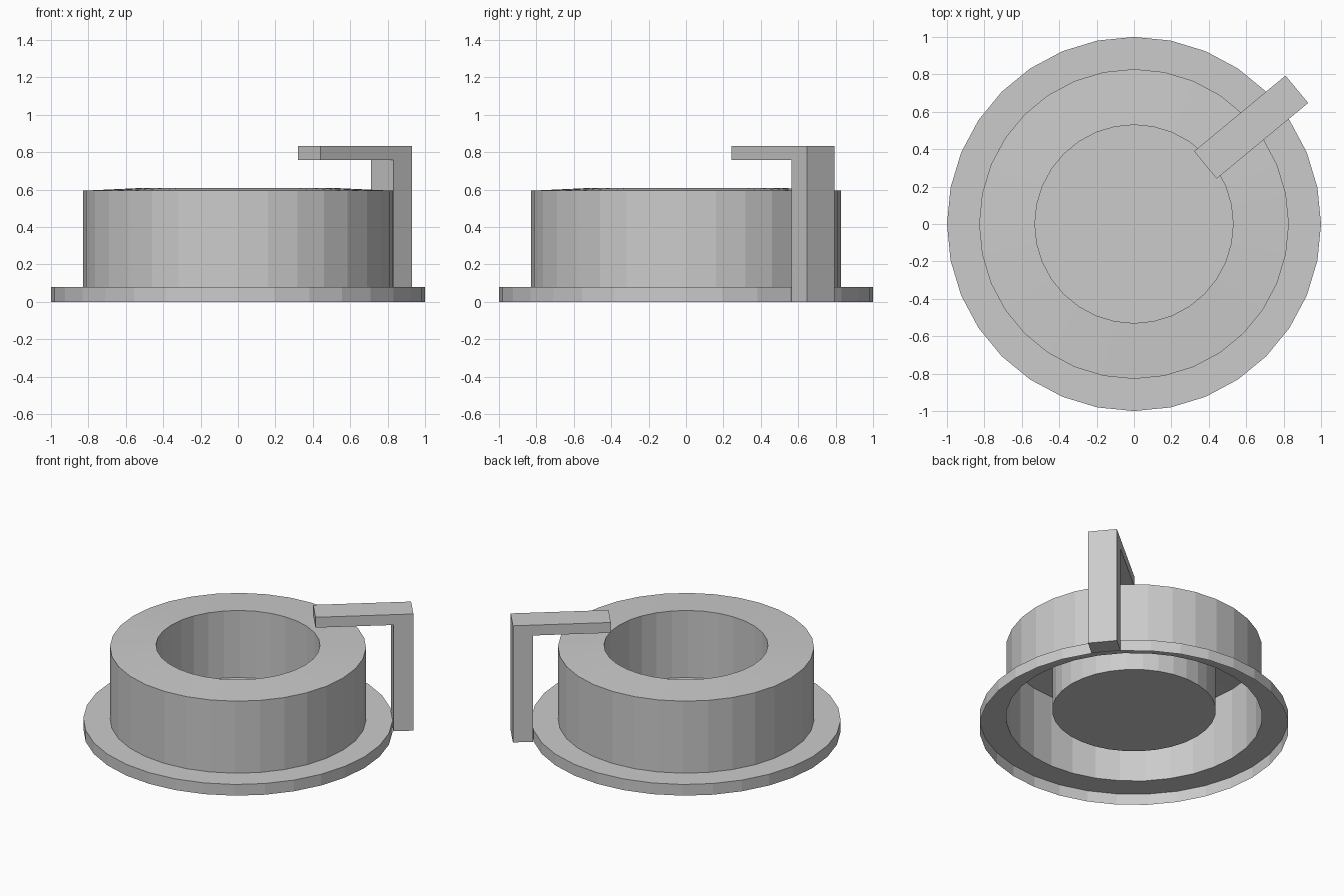
import bpy, bmesh, math

if "Cube" in bpy.data.objects:
    bpy.data.objects.remove(bpy.data.objects["Cube"])

SIDES = 32
ARM_ANGLE = math.radians(39.6)


def make_object(name, bm):
    mesh = bpy.data.meshes.new(name)
    bm.to_mesh(mesh)
    bm.free()
    obj = bpy.data.objects.new(name, mesh)
    bpy.context.collection.objects.link(obj)
    return obj


# Flanged cup: one thin sheet turned round z, open underneath
profile = [(1.0, 0.0), (1.0, 0.08), (0.828, 0.08), (0.828, 0.594),
           (0.53, 0.608), (0.53, 0.13)]
bm = bmesh.new()
rings = []
for r, z in profile:
    rings.append([bm.verts.new((r * math.cos(2 * math.pi * i / SIDES),
                                r * math.sin(2 * math.pi * i / SIDES), z))
                  for i in range(SIDES)])
for low, high in zip(rings, rings[1:]):
    for i in range(SIDES):
        j = (i + 1) % SIDES
        bm.faces.new((low[i], low[j], high[j], high[i]))
bm.faces.new(rings[-1])  # cup floor
make_object("flanged_cup", bm)

# Hooked arm: L-shaped outline (distance from axis, height) given a width
outline = [(1.0, 0.0), (1.13, 0.0), (1.13, 0.832), (0.495, 0.832),
           (0.495, 0.758), (1.0, 0.758)]
WIDTH = 0.19
bm = bmesh.new()
face = bm.faces.new([bm.verts.new((u, -WIDTH / 2, z)) for u, z in outline])
side = bmesh.ops.extrude_face_region(bm, geom=[face], use_keep_orig=True)
moved = [v for v in side["geom"] if isinstance(v, bmesh.types.BMVert)]
bmesh.ops.translate(bm, verts=moved, vec=(0, WIDTH, 0))
bmesh.ops.recalc_face_normals(bm, faces=bm.faces)
arm = make_object("hooked_arm", bm)
arm.rotation_euler.z = ARM_ANGLE
